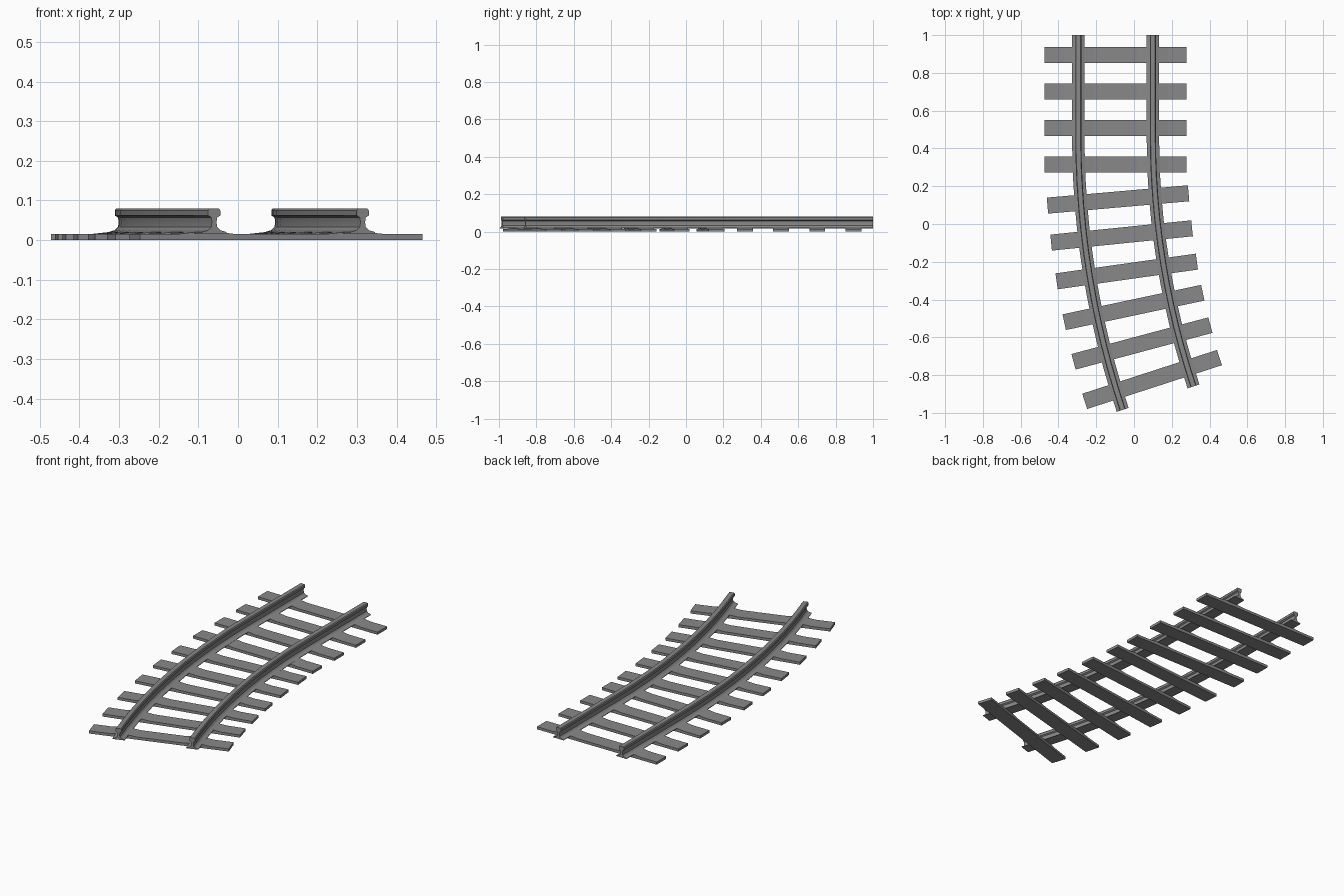
import bpy, bmesh, math
from mathutils import Vector

cube = bpy.data.objects.get("Cube")
if cube:
    bpy.data.objects.remove(cube)

steel = bpy.data.materials.new("grey")
steel.use_nodes = True
GREY = (0.25, 0.25, 0.25, 1)
steel.diffuse_color = GREY
steel.node_tree.nodes["Principled BSDF"].inputs["Base Color"].default_value = GREY

# Track layout: straight from the back, then an arc towards +x
X0, Y0, RADIUS, SWEEP, HALF_GAUGE = -0.0975, 0.467, 4.4, math.radians(18.4), 0.1975


def track_point(angle, offset):
    r = RADIUS - offset
    return Vector((X0 + RADIUS - r * math.cos(angle), Y0 - r * math.sin(angle), 0))


def loft(name, profile, stations):
    """Sweep a closed (across, up) profile through (position, angle) stations."""
    bm = bmesh.new()
    rings = []
    for pos, a in stations:
        side = Vector((math.cos(a), math.sin(a), 0))
        rings.append([bm.verts.new(pos + side * u + Vector((0, 0, v))) for u, v in profile])
    n = len(profile)
    for r0, r1 in zip(rings, rings[1:]):
        for i in range(n):
            j = (i + 1) % n
            bm.faces.new((r0[i], r0[j], r1[j], r1[i]))
    bm.faces.new(rings[0])
    bm.faces.new(rings[-1])
    bmesh.ops.recalc_face_normals(bm, faces=bm.faces)
    mesh = bpy.data.meshes.new(name)
    bm.to_mesh(mesh)
    bm.free()
    mesh.materials.append(steel)
    obj = bpy.data.objects.new(name, mesh)
    bpy.context.collection.objects.link(obj)
    return obj


def mirrored(half):
    return half + [(-u, v) for u, v in reversed(half)]


# Rails: foot, curved web and chamfered head
rail_half = [(0.033, 0.017), (0.033, 0.020), (0.016, 0.025), (0.008, 0.033), (0.006, 0.045),
             (0.008, 0.057), (0.016, 0.062), (0.016, 0.075), (0.012, 0.080)]
STEPS = 12
for name, offset in (("right_rail", -HALF_GAUGE), ("left_rail", HALF_GAUGE)):
    start = track_point(0, offset)
    stations = [(Vector((start.x, 1, 0)), 0)]
    for i in range(STEPS + 1):
        a = SWEEP * i / STEPS
        stations.append((track_point(a, offset), a))
    rail = loft(name, mirrored(rail_half), stations)
    bpy.ops.object.select_all(action="DESELECT")
    rail.select_set(True)
    bpy.context.view_layer.objects.active = rail
    bpy.ops.object.shade_smooth_by_angle(angle=math.radians(25))

# Sleepers: flat planks with a raised wedge pad under each rail
HALF_LEN, HALF_DEPTH, TOP, PAD = 0.375, 0.0425, 0.015, 0.020
tops = [(HALF_LEN, TOP)]
for c in (HALF_GAUGE, -HALF_GAUGE):
    tops += [(c + 0.078, TOP), (c + 0.033, PAD), (c - 0.033, PAD), (c - 0.078, TOP)]
sleeper = [(-HALF_LEN, 0), (HALF_LEN, 0)] + tops + [(-HALF_LEN, TOP)]


def add_sleeper(name, centre, angle):
    along = Vector((-math.sin(angle), math.cos(angle), 0)) * HALF_DEPTH
    loft(name, sleeper, [(centre - along, angle), (centre + along, angle)])


for i in range(4):
    add_sleeper(f"straight_sleeper_{i + 1}", Vector((X0, 0.895 - 0.1935 * i, 0)), 0)
for i, tilt in enumerate((5, 5.8, 8, 12, 15, 18)):
    y = 0.13 - 0.1906 * i
    a = math.asin((Y0 - y) / RADIUS)
    add_sleeper(f"curved_sleeper_{i + 1}", track_point(a, 0), math.radians(tilt))
